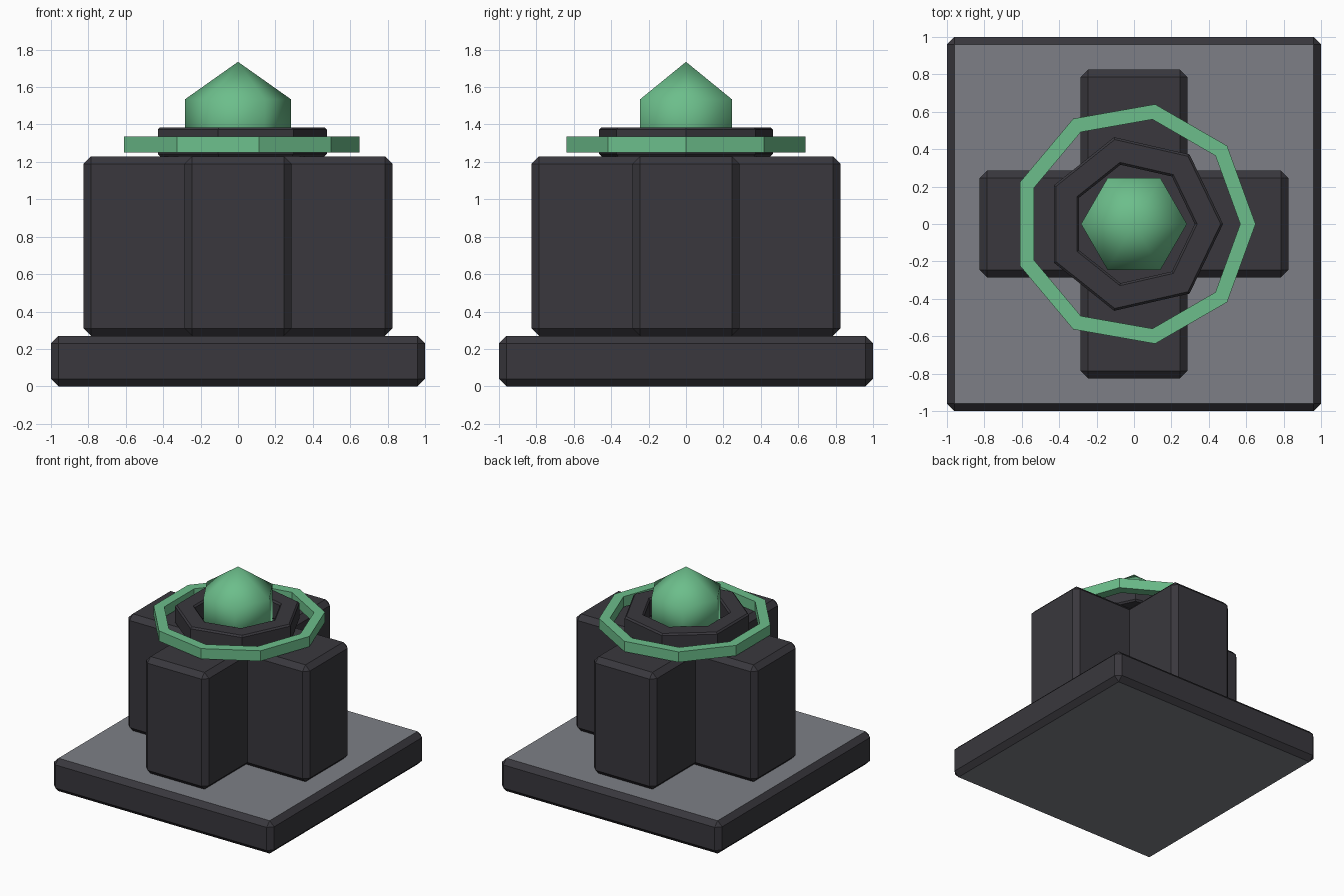
import bpy, bmesh, math

if "Cube" in bpy.data.objects:
    bpy.data.objects.remove(bpy.data.objects["Cube"])


def material(name, rgb):
    m = bpy.data.materials.new(name)
    m.diffuse_color = (*rgb, 1)
    m.use_nodes = True
    m.node_tree.nodes["Principled BSDF"].inputs["Base Color"].default_value = m.diffuse_color
    return m


DARK = material("dark charcoal", (0.041, 0.039, 0.047))
GREY = material("slate grey", (0.205, 0.212, 0.238))
GREEN = material("jade green", (0.150, 0.515, 0.258))


def finish(name, bm, *mats):
    bmesh.ops.recalc_face_normals(bm, faces=bm.faces)
    me = bpy.data.meshes.new(name)
    bm.to_mesh(me)
    bm.free()
    for m in mats:
        me.materials.append(m)
    ob = bpy.data.objects.new(name, me)
    bpy.context.collection.objects.link(ob)
    return ob


def chamfered_box(hx, hy, z0, z1, c):
    bm = bmesh.new()
    bmesh.ops.create_cube(bm, size=1)
    for v in bm.verts:
        v.co = (v.co.x * 2 * hx, v.co.y * 2 * hy, z0 + (v.co.z + 0.5) * (z1 - z0))
    bmesh.ops.bevel(bm, geom=bm.edges[:], offset=c, segments=1, affect='EDGES')
    return bm


def lathe(profile, sides, closed):
    """Spin an (r, z) profile into a polygonal solid; first corner on +x."""
    bm = bmesh.new()
    rows = []
    for r, z in profile:
        if r == 0:
            rows.append([bm.verts.new((0, 0, z))] * sides)
        else:
            rows.append([bm.verts.new((r * math.cos(math.tau * i / sides),
                                       r * math.sin(math.tau * i / sides), z))
                         for i in range(sides)])
    n = len(rows)
    for k in range(n if closed else n - 1):
        a, b = rows[k], rows[(k + 1) % n]
        for i in range(sides):
            j = (i + 1) % sides
            bm.faces.new(list(dict.fromkeys((a[i], a[j], b[j], b[i]))))
    return bm


# Square base: chamfered, with grey flat top and bottom panels
bm = chamfered_box(1, 1, 0, 0.27, 0.04)
bm.normal_update()
for f in bm.faces:
    f.material_index = 1 if abs(f.normal.z) > 0.99 else 0
finish("base_plate", bm, DARK, GREY)

# Cross-shaped pedestal: two crossing blocks
for name, hx, hy in (("cross_block_wide", 0.825, 0.285), ("cross_block_deep", 0.285, 0.825)):
    finish(name, chamfered_box(hx, hy, 0.27, 1.23, 0.04), DARK)

# Seven-sided chamfered collar
ro, ri, z0, z1, c = 0.476, 0.325, 1.23, 1.385, 0.013
finish("collar", lathe([(ro - c, z0), (ro, z0 + c), (ro, z1 - c), (ro - c, z1),
                        (ri + c, z1), (ri, z1 - c), (ri, z0 + c), (ri + c, z0)], 7, True), DARK)

# Nine-sided floating ring
finish("floating_ring", lathe([(0.65, 1.25), (0.65, 1.335), (0.568, 1.335), (0.568, 1.25)], 9, True), GREEN)

# Six-sided pointed crystal, smooth shaded
bm = lathe([(0, 1.235), (0.283, 1.235), (0.283, 1.535), (0, 1.735)], 6, False)
for f in bm.faces:
    f.smooth = True
finish("crystal", bm, GREEN)
